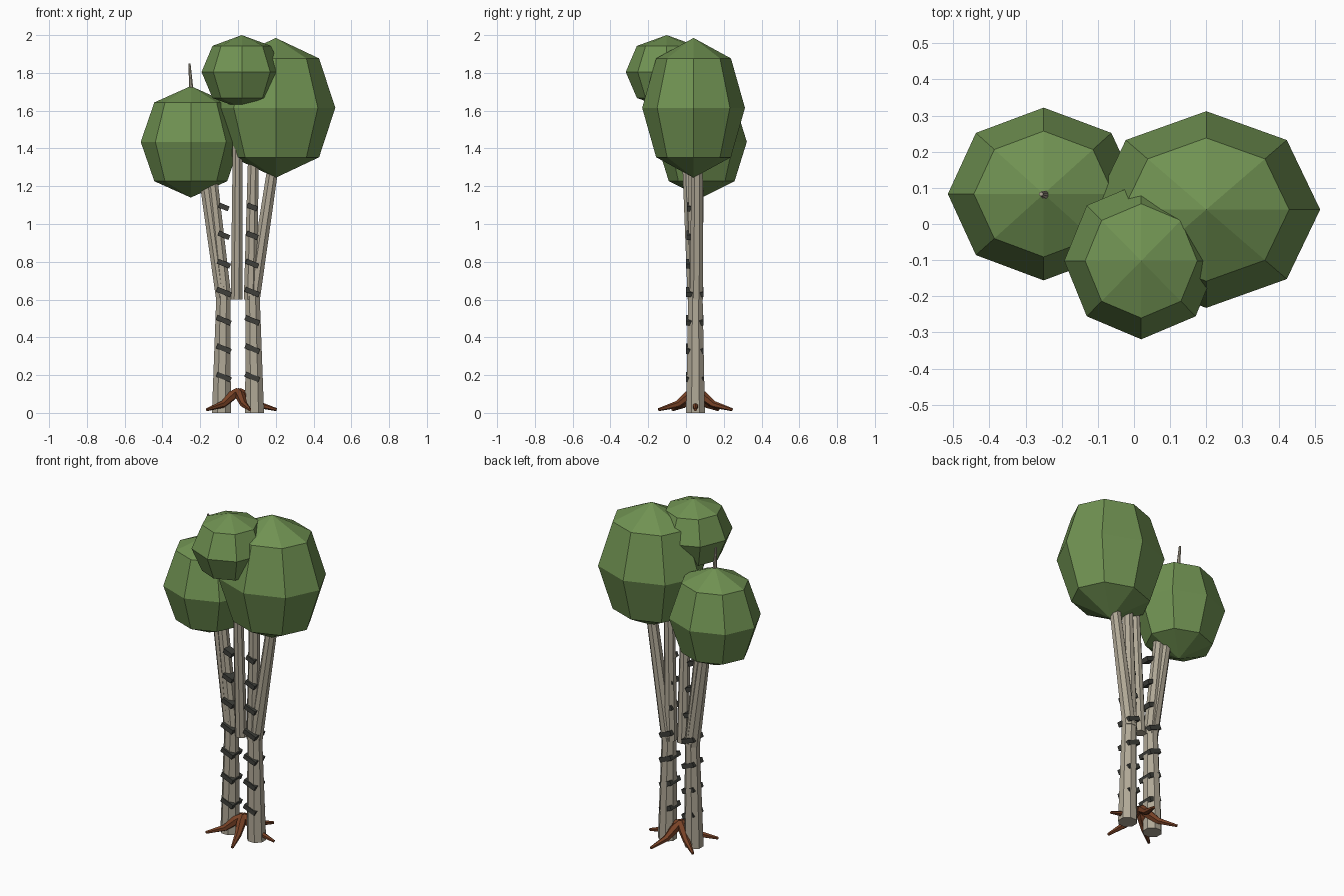
import bpy, bmesh, math
from mathutils import Vector, Matrix

if "Cube" in bpy.data.objects:
    bpy.data.objects.remove(bpy.data.objects["Cube"])


def material(name, rgb):
    m = bpy.data.materials.new(name)
    lin = [((c / 255 + 0.055) / 1.055) ** 2.4 for c in rgb]
    m.diffuse_color = (*lin, 1)
    m.use_nodes = True
    m.node_tree.nodes["Principled BSDF"].inputs["Base Color"].default_value = m.diffuse_color
    return m


LEAF = material("leaf_green", (112, 146, 82))
BARK = material("pale_bark", (176, 168, 150))
MARK = material("dark_bark_mark", (62, 63, 58))
ROOT = material("root_brown", (120, 66, 38))


def finish(bm, name, mat):
    bmesh.ops.recalc_face_normals(bm, faces=bm.faces)
    me = bpy.data.meshes.new(name)
    bm.to_mesh(me)
    bm.free()
    me.materials.append(mat)
    ob = bpy.data.objects.new(name, me)
    bpy.context.collection.objects.link(ob)
    return ob


def limb(name, points, mat, sides=8, level=True):
    """Tapered tube through (x, y, z, radius) points, capped at both ends."""
    bm = bmesh.new()
    pos = [Vector(p[:3]) for p in points]
    rings = []
    for i, p in enumerate(points):
        axis = pos[min(i + 1, len(pos) - 1)] - pos[max(i - 1, 0)]
        rot = Matrix.Identity(3) if level else axis.to_track_quat('Z', 'Y').to_matrix()
        ring = []
        for k in range(sides):
            a = 2 * math.pi * (k + 0.5) / sides
            ring.append(bm.verts.new(pos[i] + rot @ Vector((p[3] * math.cos(a), p[3] * math.sin(a), 0))))
        rings.append(ring)
    for a, b in zip(rings, rings[1:]):
        for k in range(sides):
            n = (k + 1) % sides
            bm.faces.new((a[k], a[n], b[n], b[k]))
    bm.faces.new(rings[0])
    bm.faces.new(rings[-1])
    return finish(bm, name, mat)


def crown(name, centre, size):
    """Low-poly leaf ball."""
    bm = bmesh.new()
    bmesh.ops.create_uvsphere(bm, u_segments=8, v_segments=4, radius=1)
    for v in bm.verts:
        if 0.1 < abs(v.co.z) < 0.9:
            v.co.x *= 1.03
            v.co.y *= 1.03
    bmesh.ops.transform(bm, matrix=Matrix.Translation(centre) @ Matrix.Diagonal((*size, 1)), verts=bm.verts)
    return finish(bm, name, LEAF)


# Leaf crowns
crown("left_crown", (-0.25, 0.083, 1.435), (0.265, 0.239, 0.295))
crown("right_crown", (0.2, 0.04, 1.615), (0.315, 0.272, 0.37))
crown("front_crown", (0.02, -0.102, 1.805), (0.213, 0.217, 0.195))

# Trunks and branches
for side, s in (("left", -1), ("right", 1)):
    limb(f"{side}_trunk", [(s * 0.088, 0.05, 0, 0.054), (s * 0.077, 0.05, 0.62, 0.041)], BARK)
limb("left_outer_branch", [(-0.08, 0.05, 0.6, 0.039), (-0.215, 0.07, 1.5, 0.03)], BARK)
limb("left_inner_branch", [(-0.068, 0.05, 0.6, 0.037), (-0.155, 0.05, 1.4, 0.03)], BARK)
limb("right_outer_branch", [(0.08, 0.055, 0.6, 0.039), (0.215, 0.06, 1.5, 0.03)], BARK)
limb("right_inner_branch", [(0.065, 0.05, 0.6, 0.037), (0.085, 0.04, 1.5, 0.03)], BARK)
limb("centre_branch", [(-0.007, 0.04, 0.6, 0.034), (0.0, -0.01, 1.7, 0.026)], BARK)
limb("top_twig", [(-0.243, 0.08, 1.65, 0.015), (-0.257, 0.083, 1.85, 0.006)], BARK)

# Slanted bark marks up both stems
for side, s in (("left", -1), ("right", 1)):
    for i in range(7):
        t = max(0, i - 3) / 3
        z = 0.19 + 0.15 * i
        bm = bmesh.new()
        bmesh.ops.create_cube(bm, size=1)
        mat = (Matrix.Translation((s * 0.075, 0.046 - 0.016 * t, z))
               @ Matrix.Rotation(math.radians(22), 4, 'Y')
               @ Matrix.Diagonal((0.08 - 0.025 * t, 0.094 - 0.044 * t, 0.027, 1)))
        bmesh.ops.transform(bm, matrix=mat, verts=bm.verts)
        finish(bm, f"{side}_bark_mark_{i + 1}", MARK)

# Five roots fanning out between the trunks
for i in range(5):
    a = 2 * math.pi * i / 5
    c, s = math.cos(a), math.sin(a)
    path = [(0.0, 0.115, 0.02), (0.04, 0.09, 0.027), (0.1, 0.045, 0.019), (0.205, 0.017, 0.008)]
    limb(f"root_{i + 1}", [(r * c, 0.05 + r * s, z, w) for r, z, w in path], ROOT, 6, False)
